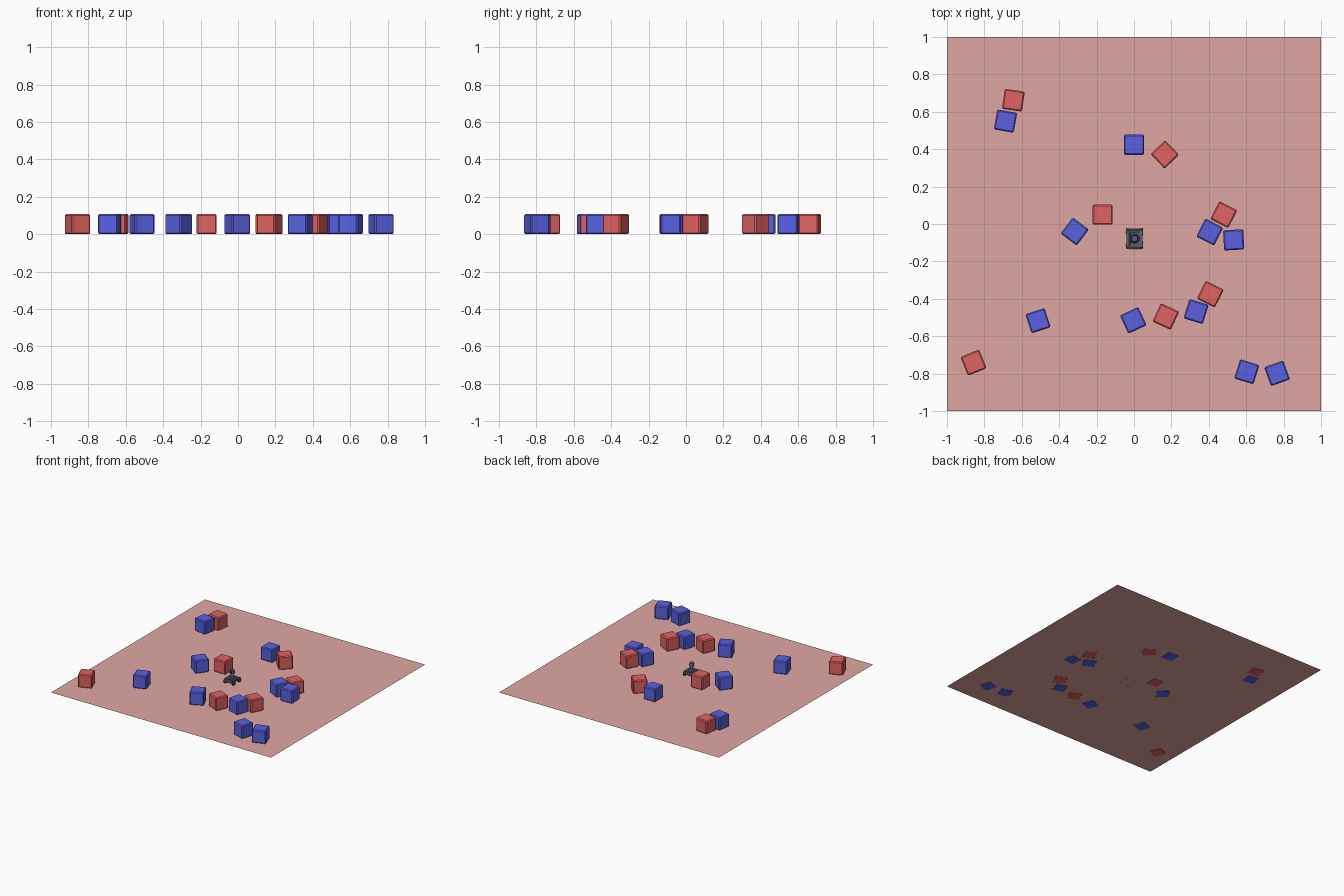
import bpy, bmesh, math
from mathutils import Matrix, Vector

if "Cube" in bpy.data.objects:
    bpy.data.objects.remove(bpy.data.objects["Cube"])


def material(name, rgb):
    m = bpy.data.materials.new(name)
    m.diffuse_color = (*rgb, 1)
    m.use_nodes = True
    m.node_tree.nodes["Principled BSDF"].inputs["Base Color"].default_value = m.diffuse_color
    return m


PINK = material("dusty pink", (0.74, 0.39, 0.37))
RED = material("brick red", (0.75, 0.125, 0.12))
BLUE = material("bright blue", (0.10, 0.12, 0.75))
SLATE = material("slate blue grey", (0.10, 0.12, 0.18))
DARK = material("dark rubber", (0.035, 0.035, 0.045))
TAN = material("pinkish brown", (0.36, 0.21, 0.18))

BOX = 0.108
ROVER = Vector((0.003, -0.078, 0))


def finish(bm, name, mat):
    me = bpy.data.meshes.new(name)
    bm.to_mesh(me)
    bm.free()
    me.materials.append(mat)
    ob = bpy.data.objects.new(name, me)
    bpy.context.collection.objects.link(ob)
    return ob


def block(name, mat, centre, size, angle=0, bevel=0):
    bm = bmesh.new()
    bmesh.ops.create_cube(bm, size=1)
    bmesh.ops.scale(bm, vec=size, verts=bm.verts)
    if bevel:
        bmesh.ops.bevel(bm, geom=bm.edges[:], offset=bevel, segments=1, affect='EDGES')
    ob = finish(bm, name, mat)
    ob.location = centre
    ob.rotation_euler.z = math.radians(angle)
    return ob


def cylinder(name, mat, centre, r1, r2, depth, axis='Z', sides=16):
    bm = bmesh.new()
    bmesh.ops.create_cone(bm, cap_ends=True, segments=sides, radius1=r1, radius2=r2, depth=depth)
    turn = {'X': Matrix.Rotation(math.pi / 2, 3, 'Y'),
            'Y': Matrix.Rotation(math.pi / 2, 3, 'X'),
            'Z': Matrix.Identity(3)}[axis]
    bmesh.ops.rotate(bm, matrix=turn, verts=bm.verts)
    ob = finish(bm, name, mat)
    ob.location = centre
    return ob


# Floor sheet
bm = bmesh.new()
bmesh.ops.create_grid(bm, x_segments=1, y_segments=1, size=1)
finish(bm, "floor", PINK).location.z = 0.0008

# Scattered crates: x, y, turn in degrees
red_spots = [(-0.645, 0.662, -8), (0.165, 0.372, 44), (-0.168, 0.05, 0),
             (0.48, 0.05, -27), (0.17, -0.495, -25), (0.408, -0.375, -27),
             (-0.858, -0.741, 22)]
blue_spots = [(-0.687, 0.55, -10), (0, 0.424, 0), (-0.317, -0.04, -37),
              (0.405, -0.043, -27), (0.533, -0.085, 3), (-0.004, -0.515, 25),
              (0.332, -0.468, -17), (-0.513, -0.517, 18), (0.603, -0.79, -17),
              (0.765, -0.798, 20)]
for label, mat, spots in (("red", RED, red_spots), ("blue", BLUE, blue_spots)):
    for i, (x, y, a) in enumerate(spots):
        block(f"{label}_crate_{i + 1}", mat, (x, y, BOX / 2), (BOX,) * 3, a, 0.007)


# Small rover
def at(x, y, z):
    return ROVER + Vector((x, y, z))


block("rover_chassis", SLATE, at(0, 0, 0.024), (0.062, 0.094, 0.022), 0, 0.003)
block("rover_deck", SLATE, at(0, 0, 0.038), (0.05, 0.07, 0.008), 0, 0.002)
for s, side in ((-1, "left"), (1, "right")):
    for y, end in ((-0.036, "front"), (0.036, "rear")):
        cylinder(f"{side}_{end}_wheel", DARK, at(s * 0.037, y, 0.017), 0.017, 0.017, 0.014, 'X')
        cylinder(f"{side}_{end}_hub", TAN, at(s * 0.0445, y, 0.017), 0.008, 0.008, 0.002, 'X', 10)
    block(f"{side}_fender", SLATE, at(s * 0.036, 0, 0.036), (0.014, 0.09, 0.004))
for s, end in ((-1, "front"), (1, "rear")):
    block(f"{end}_bumper", TAN, at(0, s * 0.051, 0.024), (0.07, 0.008, 0.012), 0, 0.002)

# Turret, mast and sensor head
cylinder("turret_base", SLATE, at(0, 0, 0.047), 0.026, 0.022, 0.012)
cylinder("mast", TAN, at(0, 0, 0.065), 0.010, 0.010, 0.028, sides=12)
cylinder("sensor_head", SLATE, at(0, 0, 0.089), 0.020, 0.017, 0.026)
cylinder("sensor_lens", DARK, at(0, -0.019, 0.089), 0.008, 0.008, 0.008, 'Y', 12)
